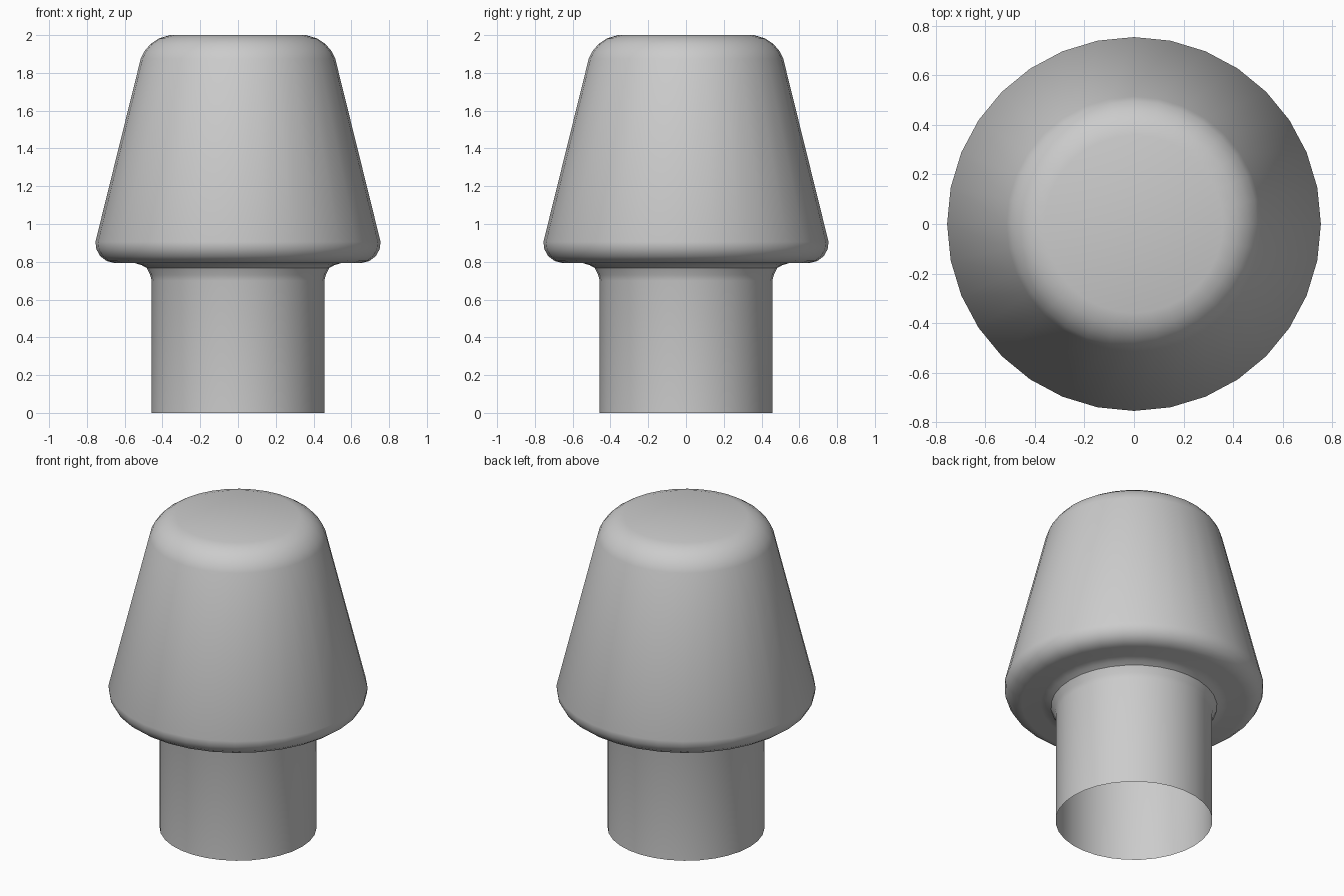
import bpy, bmesh, math

if "Cube" in bpy.data.objects:
    bpy.data.objects.remove(bpy.data.objects["Cube"])

SIDES = 32


def lathe(name, profile, close_top=False):
    """Revolve an (r, z) profile, listed bottom to top, around the z axis."""
    bm = bmesh.new()
    rings = []
    for r, z in profile:
        rings.append([bm.verts.new((r * math.cos(2 * math.pi * i / SIDES),
                                    r * math.sin(2 * math.pi * i / SIDES), z))
                      for i in range(SIDES)])
    for a, b in zip(rings, rings[1:]):
        for i in range(SIDES):
            j = (i + 1) % SIDES
            bm.faces.new((a[i], a[j], b[j], b[i]))
    if close_top:
        bm.faces.new(rings[-1])
    mesh = bpy.data.meshes.new(name)
    bm.to_mesh(mesh)
    bm.free()
    obj = bpy.data.objects.new(name, mesh)
    bpy.context.collection.objects.link(obj)
    bpy.ops.object.select_all(action='DESELECT')
    obj.select_set(True)
    bpy.context.view_layer.objects.active = obj
    bpy.ops.object.shade_smooth_by_angle(angle=math.radians(40))
    return obj


# Open tubular stem with a small flare at its top
lathe("stem", [(0.457, 0.0), (0.457, 0.70), (0.465, 0.73), (0.484, 0.768)])

# Tapered cap: neck, flat underside, rounded rim, sloped wall, rounded crown
lathe("cap", [(0.484, 0.768), (0.51, 0.782), (0.545, 0.793), (0.655, 0.794),
              (0.695, 0.804), (0.73, 0.83), (0.75, 0.867), (0.755, 0.905),
              (0.515, 1.875), (0.497, 1.913), (0.463, 1.953),
              (0.42, 1.982), (0.36, 2.0)], close_top=True)
